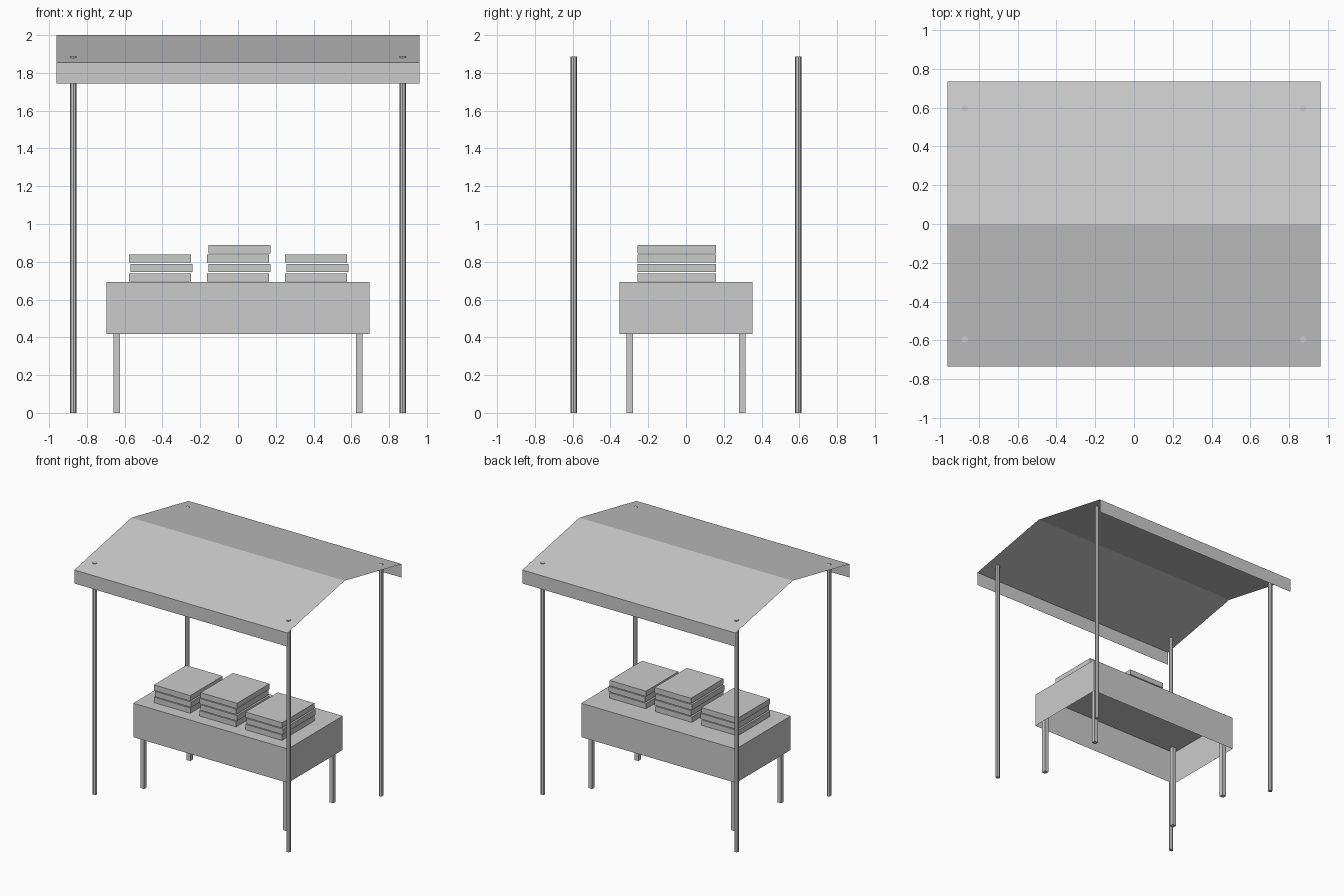
import bpy
import bmesh

cube = bpy.data.objects.get("Cube")
if cube:
    bpy.data.objects.remove(cube, do_unlink=True)

grey = bpy.data.materials.new("light_grey")
grey.use_nodes = True
grey.diffuse_color = (0.6, 0.6, 0.6, 1)
grey.node_tree.nodes["Principled BSDF"].inputs["Base Color"].default_value = (0.6, 0.6, 0.6, 1)


def finish(name, bm):
    mesh = bpy.data.meshes.new(name)
    bm.to_mesh(mesh)
    bm.free()
    mesh.materials.append(grey)
    obj = bpy.data.objects.new(name, mesh)
    bpy.context.collection.objects.link(obj)
    return obj


def box(name, low, high, open_bottom=False):
    bm = bmesh.new()
    bmesh.ops.create_cube(bm, size=1)
    for v in bm.verts:
        v.co = [h if c > 0 else l for c, l, h in zip(v.co, low, high)]
    if open_bottom:
        bm.normal_update()
        under = [f for f in bm.faces if f.normal.z < -0.5]
        bmesh.ops.delete(bm, geom=under, context='FACES_ONLY')
    return finish(name, bm)


def pole(name, x, y, radius, height):
    bm = bmesh.new()
    bmesh.ops.create_cone(bm, cap_ends=True, segments=8,
                          radius1=radius, radius2=radius, depth=height)
    bmesh.ops.translate(bm, verts=bm.verts, vec=(x, y, height / 2))
    return finish(name, bm)


# Canopy: thin folded sheet with hanging front and back valances
profile = [(-0.735, 1.745), (-0.735, 1.855), (0, 2.0), (0.735, 1.855), (0.735, 1.745)]
bm = bmesh.new()
rows = [[bm.verts.new((x, y, z)) for y, z in profile] for x in (-0.96, 0.96)]
for i in range(len(profile) - 1):
    bm.faces.new((rows[0][i], rows[1][i], rows[1][i + 1], rows[0][i + 1]))
finish("canopy", bm)

# Canopy poles (tips just pierce the sheet) and square table legs
for sx, side in ((-1, "right"), (1, "left")):
    for sy, end in ((-1, "front"), (1, "back")):
        pole(f"{end}_{side}_pole", sx * 0.872, sy * 0.595, 0.017, 1.886)
        cx, cy, r = sx * 0.643, sy * 0.298, 0.017
        box(f"{end}_{side}_table_leg", (cx - r, cy - r, 0), (cx + r, cy + r, 0.692))

# Table cover, open underneath
box("table_cover", (-0.697, -0.352, 0.418), (0.697, 0.352, 0.694), open_bottom=True)

# Stacks of flat goods, alternate layers nudged sideways
for stack, x, count in (("right", -0.578, 3), ("middle", -0.165, 4), ("left", 0.248, 3)):
    for layer in range(count):
        x0 = x + 0.008 * (layer % 2)
        z0 = 0.695 + 0.05 * layer
        box(f"{stack}_stack_item_{layer + 1}",
            (x0, -0.257, z0), (x0 + 0.328, 0.16, z0 + 0.044))
